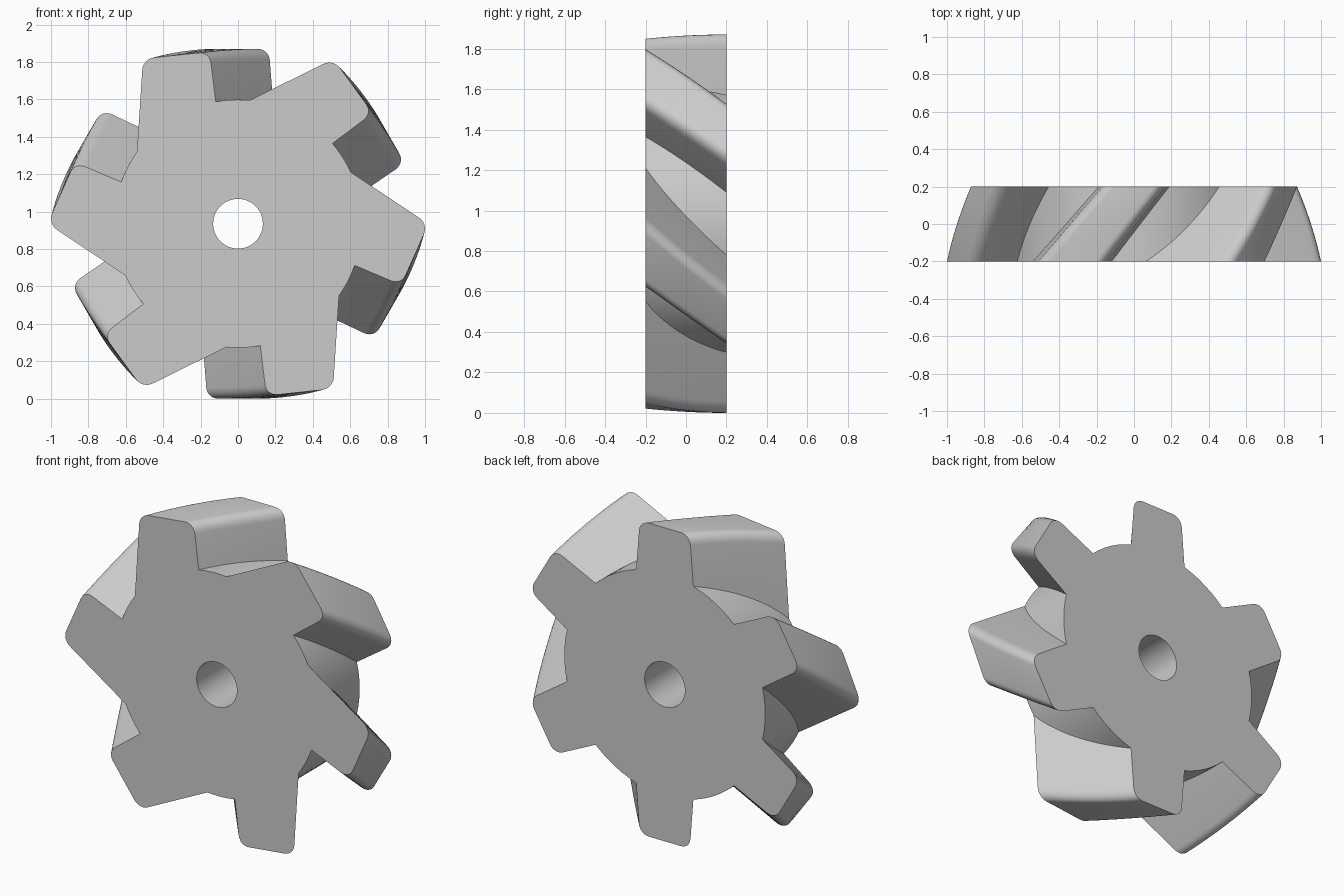
import bpy, bmesh
from math import sin, cos, tan, atan2, pi, radians, sqrt, tau
from mathutils import Vector, Matrix

cube = bpy.data.objects.get("Cube")
if cube:
    bpy.data.objects.remove(cube, do_unlink=True)

TEETH, LAYERS = 6, 16
ROOT_R, BORE_R, HALF_DEPTH, CENTRE_Z = 0.663, 0.133, 0.2, 0.935
FILLET, FILLET_STEPS, ROOT_STEPS, BORE_STEPS = 0.06, 6, 6, 48


def mix(a, b, t):
    return a + (b - a) * t


def foot(corner, direction):
    """Where a flank running inward from a tip corner meets the root circle."""
    b = corner.dot(direction)
    return corner + direction * (-b - sqrt(b * b - corner.length_squared + ROOT_R ** 2))


def fillet(before, corner, after):
    """Rounded corner between two straight edges."""
    a = corner + (before - corner).normalized() * FILLET
    c = corner + (after - corner).normalized() * FILLET
    pts = []
    for i in range(FILLET_STEPS + 1):
        s = i / FILLET_STEPS
        w = 0.78 * 2 * s * (1 - s)
        pts.append((a * (1 - s) ** 2 + corner * w + c * s * s) / ((1 - s) ** 2 + w + s * s))
    return pts


def section(t):
    """Outline of the wheel at depth t: 0 is the back, 1 the front."""
    left = Vector((mix(-0.165, -0.508, t), mix(0.935, 0.882, t * t)))
    right = Vector((mix(0.165, -0.152, t), mix(0.935, 0.92, t * t)))
    lean_l, lean_r = radians(mix(4.5, 3.7, t)), radians(mix(4.5, 7, t))
    foot_l = foot(left, Vector((-sin(lean_l), -cos(lean_l))))
    foot_r = foot(right, Vector((sin(lean_r), -cos(lean_r))))
    pts = [foot_l] + fillet(foot_l, left, right) + fillet(left, right, foot_r) + [foot_r]
    # Root arc up to the next tooth
    start = atan2(foot_r.y, foot_r.x)
    end = atan2(foot_l.y, foot_l.x) - tau / TEETH
    for i in range(1, ROOT_STEPS):
        a = mix(start, end, i / ROOT_STEPS)
        pts.append(Vector((cos(a), sin(a))) * ROOT_R)
    return [Matrix.Rotation(-k * tau / TEETH, 2) @ p for k in range(TEETH) for p in pts]


def add_ring(bm, pts, y):
    return [bm.verts.new((p.x, y, p.y + CENTRE_Z)) for p in pts]


def bridge(bm, a, b):
    n = len(a)
    for i in range(n):
        j = (i + 1) % n
        bm.faces.new((a[i], a[j], b[j], b[i]))


def ring_edges(bm, ring):
    return [bm.edges.get((ring[i - 1], ring[i])) for i in range(len(ring))]


# Slanted teeth and root surface
bm = bmesh.new()
rings = []
for i in range(LAYERS + 1):
    t = i / LAYERS
    rings.append(add_ring(bm, section(t), mix(HALF_DEPTH, -HALF_DEPTH, t)))
for a, b in zip(rings, rings[1:]):
    bridge(bm, a, b)

# Shaft bore
circle = [Vector((cos(tau * i / BORE_STEPS), sin(tau * i / BORE_STEPS))) * BORE_R
          for i in range(BORE_STEPS)]
bore_back = add_ring(bm, circle, HALF_DEPTH)
bore_front = add_ring(bm, circle, -HALF_DEPTH)
bridge(bm, bore_back, bore_front)

# Flat end faces around the bore
for outer, inner, side in ((rings[0], bore_back, 1), (rings[-1], bore_front, -1)):
    bmesh.ops.triangle_fill(bm, use_beauty=True, normal=(0, side, 0),
                            edges=ring_edges(bm, outer) + ring_edges(bm, inner))
bmesh.ops.recalc_face_normals(bm, faces=bm.faces)

mesh = bpy.data.meshes.new("toothed_wheel")
bm.to_mesh(mesh)
bm.free()
wheel = bpy.data.objects.new("toothed_wheel", mesh)
bpy.context.collection.objects.link(wheel)

# Plain grey metal
grey = bpy.data.materials.new("light_grey")
grey.use_nodes = True
colour = (0.6, 0.6, 0.6, 1)
grey.diffuse_color = colour
grey.node_tree.nodes["Principled BSDF"].inputs["Base Color"].default_value = colour
mesh.materials.append(grey)

bpy.ops.object.select_all(action='DESELECT')
wheel.select_set(True)
bpy.context.view_layer.objects.active = wheel
bpy.ops.object.shade_smooth_by_angle(angle=radians(30))
